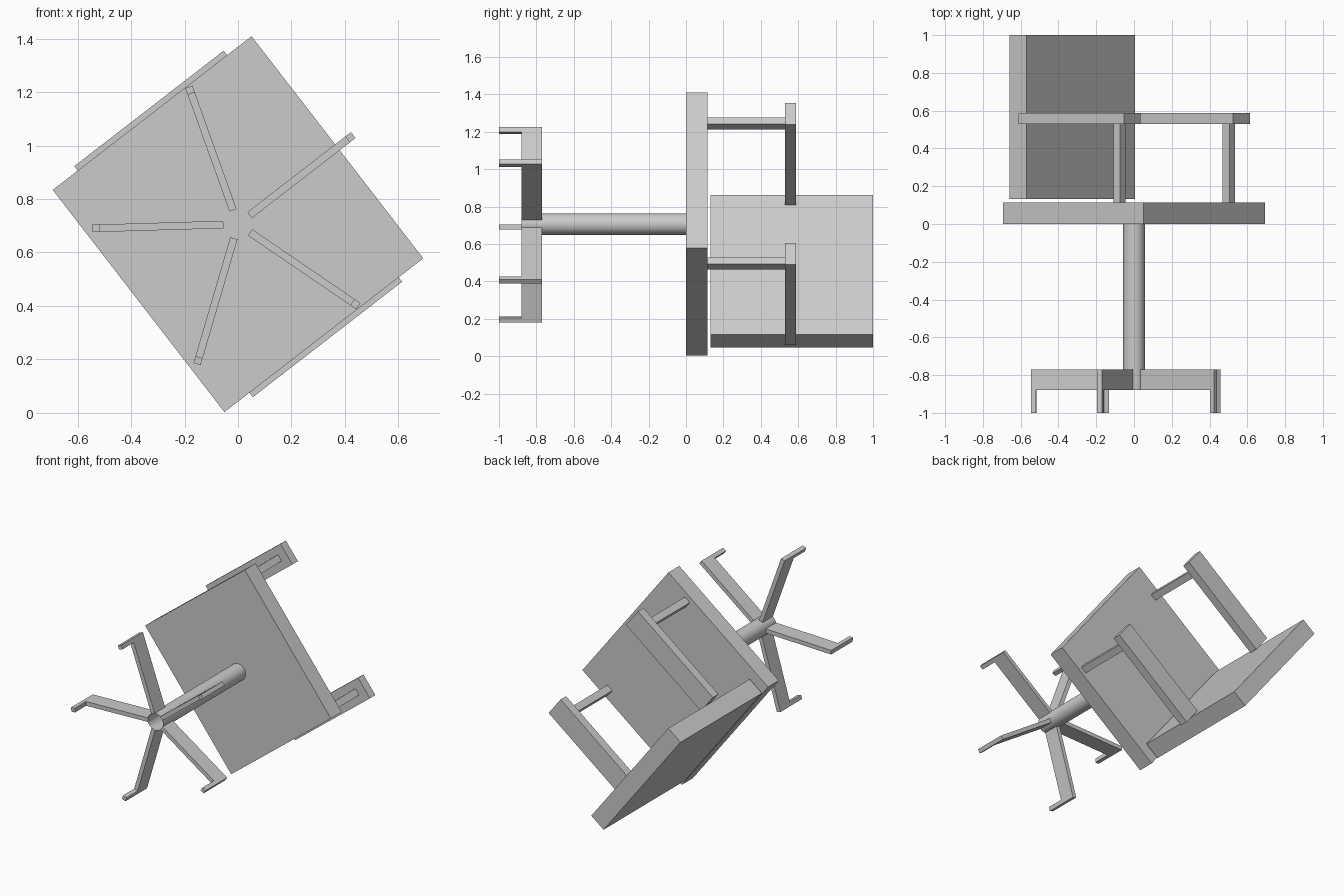
import bpy, bmesh, math
from mathutils import Matrix

if "Cube" in bpy.data.objects:
    bpy.data.objects.remove(bpy.data.objects["Cube"])

# Swivel chair lying on its side: its upward axis runs along +y.
CENTRE_Z = 0.706
TILT = math.radians(37.7)

grey = bpy.data.materials.new("plain_grey")
grey.diffuse_color = (0.6, 0.6, 0.6, 1)
grey.use_nodes = True
grey.node_tree.nodes["Principled BSDF"].inputs["Base Color"].default_value = grey.diffuse_color


def placed(angle):
    """Spin about the chair axis (u along the angle, v square to it)."""
    return Matrix.Translation((0, 0, CENTRE_Z)) @ Matrix.Rotation(-angle, 4, 'Y')


def finish(name, bm, angle):
    bmesh.ops.recalc_face_normals(bm, faces=bm.faces)
    bm.transform(placed(angle))
    mesh = bpy.data.meshes.new(name)
    bm.to_mesh(mesh)
    bm.free()
    mesh.materials.append(grey)
    obj = bpy.data.objects.new(name, mesh)
    bpy.context.collection.objects.link(obj)
    return obj


def box(name, u, y, v):
    bm = bmesh.new()
    size = [b - a for a, b in (u, y, v)]
    mid = [(a + b) / 2 for a, b in (u, y, v)]
    bmesh.ops.create_cube(bm, size=1, matrix=Matrix.Translation(mid) @ Matrix.Diagonal((*size, 1)))
    return finish(name, bm, TILT)


# Seat and backrest
box("seat", (-0.47, 0.47), (0, 0.115), (-0.525, 0.525))
box("backrest", (-0.47, -0.355), (0.132, 1.0), (-0.47, 0.47))

# Armrests, each on one post
for side, s in (("left", 1), ("right", -1)):
    c = 0.473 * s
    box(side + "_armrest", (-0.352, 0.354), (0.53, 0.588), (c - 0.073, c + 0.073))
    box(side + "_arm_post", (0.245, 0.291), (0.115, 0.53), (c - 0.023, c + 0.023))

# Column: a tube open at both ends
bm = bmesh.new()
bmesh.ops.create_cone(bm, cap_ends=False, segments=32, radius1=0.057, radius2=0.057, depth=0.88,
                      matrix=Matrix.Translation((0, -0.44, 0)) @ Matrix.Rotation(math.pi / 2, 4, 'X'))
for f in bm.faces:
    f.smooth = True
finish("column", bm, 0)

# Five legs: an L profile with a foot at the tip, extruded to its width
profile = [(0.055, -0.77), (0.545, -0.77), (0.545, -1.0), (0.518, -1.0), (0.518, -0.88), (0.055, -0.88)]
for i in range(5):
    bm = bmesh.new()
    face = bm.faces.new([bm.verts.new((r, y, -0.014)) for r, y in profile])
    out = bmesh.ops.extrude_face_region(bm, geom=[face])
    bmesh.ops.translate(bm, vec=(0, 0, 0.028),
                        verts=[g for g in out["geom"] if isinstance(g, bmesh.types.BMVert)])
    finish(f"leg_{i + 1}", bm, TILT + i * math.tau / 5)
